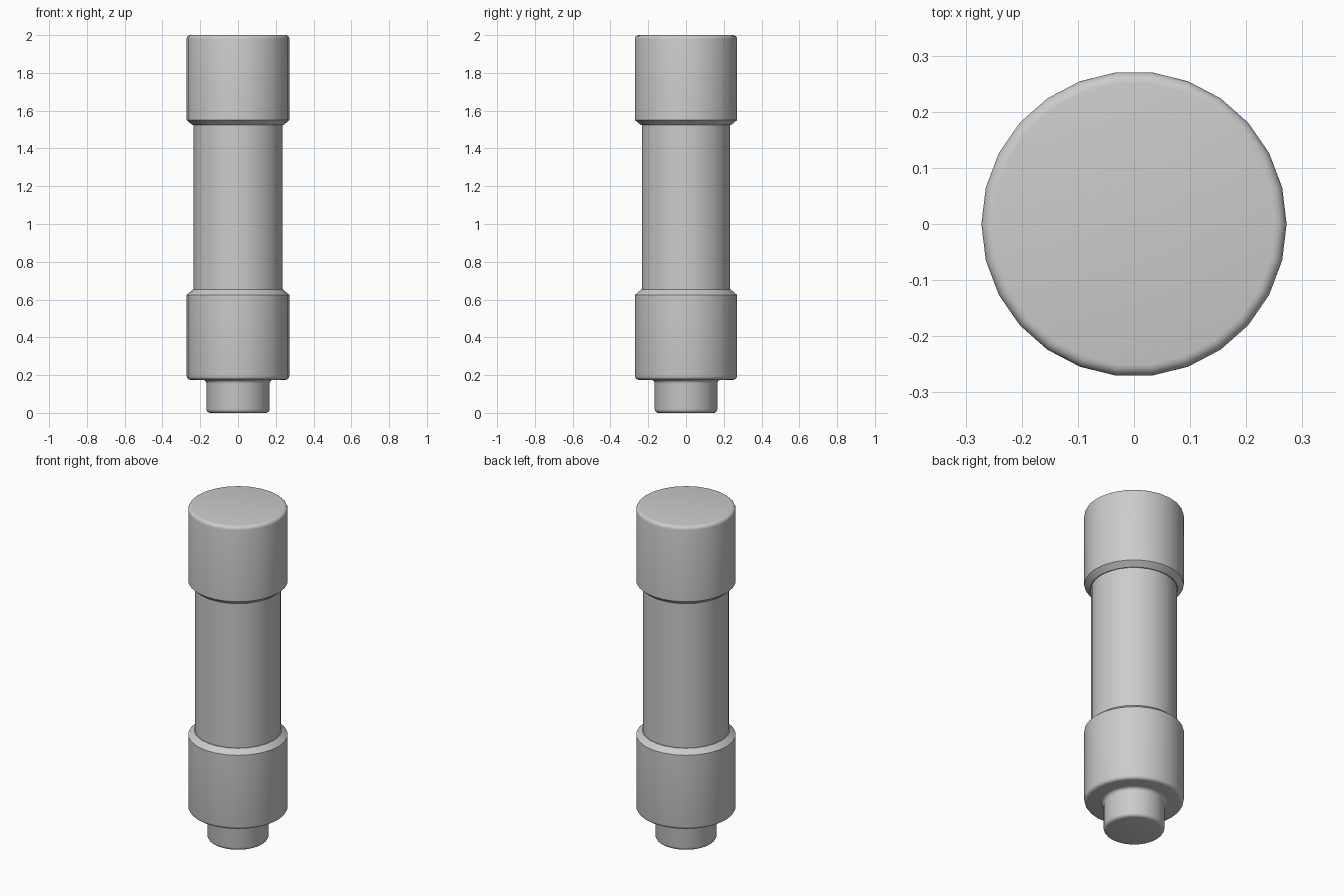
import bpy, bmesh, math

old = bpy.data.objects.get("Cube")
if old:
    bpy.data.objects.remove(old, do_unlink=True)

SIDES = 26
GREY = (0.6, 0.6, 0.6, 1)

mat = bpy.data.materials.new("plain grey")
mat.use_nodes = True
mat.diffuse_color = GREY
mat.node_tree.nodes["Principled BSDF"].inputs["Base Color"].default_value = GREY


def arc(r, z, size, start, end, steps=4):
    """Quarter-round points about a centre, angles in degrees."""
    angles = [math.radians(start + (end - start) * i / steps) for i in range(steps + 1)]
    return [(r + size * math.cos(a), z + size * math.sin(a)) for a in angles]


def lathe(name, profile):
    """Spin a bottom-to-top (radius, height) profile and cap both ends."""
    bm = bmesh.new()
    rings = []
    for r, z in profile:
        rings.append([bm.verts.new((r * math.cos(math.tau * i / SIDES),
                                    r * math.sin(math.tau * i / SIDES), z))
                      for i in range(SIDES)])
    for low, high in zip(rings, rings[1:]):
        for i in range(SIDES):
            j = (i + 1) % SIDES
            bm.faces.new((low[i], low[j], high[j], high[i]))
    bm.faces.new(rings[0][::-1])
    bm.faces.new(rings[-1])
    mesh = bpy.data.meshes.new(name)
    bm.to_mesh(mesh)
    bm.free()
    mesh.materials.append(mat)
    obj = bpy.data.objects.new(name, mesh)
    bpy.context.collection.objects.link(obj)
    bpy.ops.object.select_all(action="DESELECT")
    obj.select_set(True)
    bpy.context.view_layer.objects.active = obj
    bpy.ops.object.shade_smooth_by_angle(angle=math.radians(30))
    return obj


CAP, BODY, PLUG = 0.272, 0.235, 0.167
ROUND = 0.02

# Lower cap with its rounded plug and the fillet between them
lathe("lower_cap_and_plug",
      arc(PLUG - ROUND, ROUND, ROUND, -90, 0)
      + arc(PLUG + ROUND, 0.175 - ROUND, ROUND, 180, 90)
      + arc(CAP - ROUND, 0.175 + ROUND, ROUND, -90, 0)
      + [(CAP, 0.625), (BODY + 0.005, 0.652)])

# Slim middle tube
lathe("middle_tube", [(BODY, 0.64), (BODY, 1.54)])

# Upper cap with chamfered lower rim and rounded top
lathe("upper_cap",
      [(BODY + 0.005, 1.523), (CAP, 1.55)]
      + arc(CAP - ROUND, 2 - ROUND, ROUND, 0, 90))
